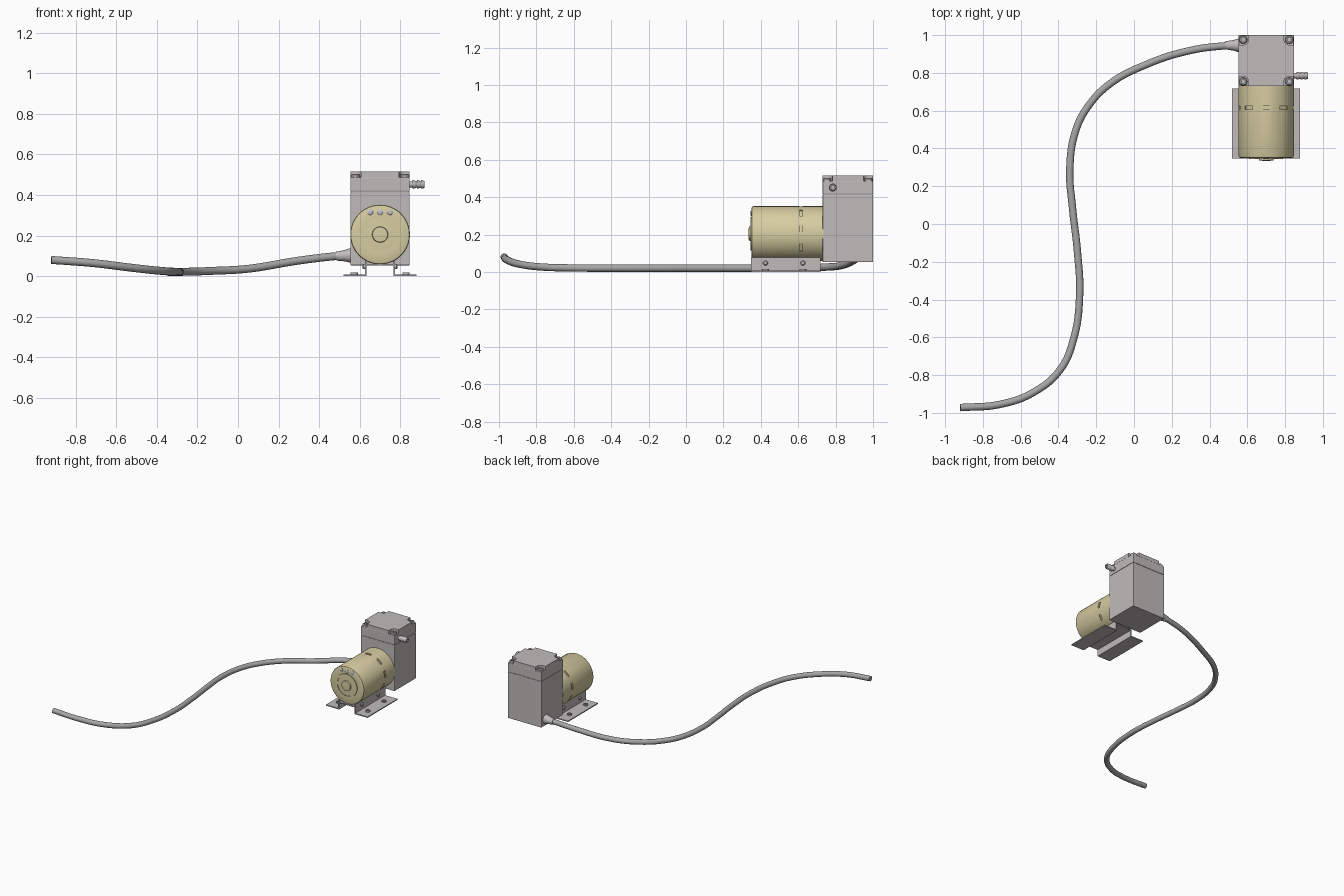
import bpy, bmesh
from math import sin, cos, pi, radians
from mathutils import Matrix, Vector

if "Cube" in bpy.data.objects:
    bpy.data.objects.remove(bpy.data.objects["Cube"])

def material(name, rgb):
    m = bpy.data.materials.new(name)
    m.diffuse_color = (*rgb, 1)
    m.use_nodes = True
    m.node_tree.nodes["Principled BSDF"].inputs["Base Color"].default_value = m.diffuse_color
    return m

GREY = material("warm_grey", (0.53, 0.50, 0.50))
GOLD = material("brass", (0.68, 0.61, 0.36))
DARK = material("rubber", (0.38, 0.38, 0.38))
STEEL = material("steel", (0.52, 0.54, 0.57))

def finish(name, bm, mat, smooth=True):
    bmesh.ops.recalc_face_normals(bm, faces=bm.faces)
    me = bpy.data.meshes.new(name)
    bm.to_mesh(me)
    bm.free()
    ob = bpy.data.objects.new(name, me)
    bpy.context.collection.objects.link(ob)
    me.materials.append(mat)
    if smooth:
        bpy.ops.object.select_all(action='DESELECT')
        bpy.context.view_layer.objects.active = ob
        ob.select_set(True)
        bpy.ops.object.shade_smooth_by_angle(angle=radians(35))
    return ob

def box(name, lo, hi, mat=GREY, bevel=0):
    lo, hi = Vector(lo), Vector(hi)
    bm = bmesh.new()
    bmesh.ops.create_cube(bm, size=1, matrix=Matrix.Translation((lo + hi) / 2)
                          @ Matrix.Diagonal((*(hi - lo), 1)))
    ob = finish(name, bm, mat, False)
    if bevel:
        b = ob.modifiers.new("bevel", 'BEVEL')
        b.width, b.segments = bevel, 2
    return ob

def lathe(name, profile, origin, axis, mat, n=32):
    """Revolve (radius, height) points about an axis through origin."""
    bm = bmesh.new()
    rot = Vector((0, 0, 1)).rotation_difference(Vector(axis)).to_matrix().to_4x4()
    m = Matrix.Translation(origin) @ rot
    rings = [[bm.verts.new(m @ Vector((r * cos(2*pi*i/n), r * sin(2*pi*i/n), h)))
              for i in range(n)] for r, h in profile]
    for a, b in zip(rings, rings[1:]):
        for i in range(n):
            j = (i + 1) % n
            bm.faces.new((a[i], a[j], b[j], b[i]))
    bm.faces.new(rings[0])
    bm.faces.new(rings[-1])
    return finish(name, bm, mat)

CX, MZ, R = 0.70, 0.205, 0.147   # motor axis and radius

# pump housing and lower lid
box("pump_body", (0.554, 0.73, 0.053), (0.846, 1.0, 0.413), bevel=0.004)
box("gasket", (0.557, 0.733, 0.411), (0.843, 0.997, 0.419), DARK)
box("pump_head", (0.554, 0.73, 0.417), (0.846, 1.0, 0.488), bevel=0.004)

# raised lid with rounded notches around the corner screws
hx, hy, c, nr = 0.146, 0.135, 0.024, 0.028
outline = []
for q, (sx, sy) in enumerate(((1, 1), (-1, 1), (-1, -1), (1, -1))):
    px, py = hx - c, hy - c
    pts = [(hx, py - nr)] + [(px - nr * sin(t), py - nr * cos(t))
           for t in [k * pi / 12 for k in range(7)]] + [(px - nr, hy)]
    pts = [(sx * x, sy * y) for x, y in pts]
    outline += pts if q % 2 == 0 else pts[::-1]
bm = bmesh.new()
face = bm.faces.new([bm.verts.new((CX + x, 0.865 + y, 0.486)) for x, y in outline])
top = bmesh.ops.extrude_face_region(bm, geom=[face])["geom"]
bmesh.ops.translate(bm, vec=(0, 0, 0.029), verts=[v for v in top if isinstance(v, bmesh.types.BMVert)])
finish("pump_lid", bm, GREY)
for sx in (-1, 1):
    for sy in (-1, 1):
        lathe("lid_screw", [(0.022, 0), (0.022, 0.012), (0.017, 0.018), (0.010, 0.018), (0.010, 0.010)],
              (CX + sx * (hx - c), 0.865 + sy * (hy - c), 0.486), (0, 0, 1), GREY, 24)

# motor can: revolved with rounded rim, ring and bearing boss
motor = lathe("motor_can", [(R, 0), (R, 0.375), (R - 0.003, 0.382), (R - 0.010, 0.385),
                            (0.090, 0.385), (0.090, 0.391), (0.080, 0.391), (0.080, 0.387),
                            (0.039, 0.389), (0.037, 0.399), (0.012, 0.401)],
              (CX, 0.735, MZ), (0, -1, 0), GOLD, 64)

# nine slots cut around the can
bm = bmesh.new()
for k in range(9):
    a = radians(90 + 40 * k)
    bmesh.ops.create_cube(bm, size=1, matrix=Matrix.Translation((CX + R * cos(a), 0.615, MZ + R * sin(a)))
                          @ Matrix.Rotation(pi / 2 - a, 4, 'Y') @ Matrix.Diagonal((0.05, 0.018, 0.018, 1)))
cutter = finish("slot_cutter", bm, GOLD, False)
cutter.hide_render = True
cutter.hide_viewport = True
cut = motor.modifiers.new("slots", 'BOOLEAN')
cut.operation, cut.object, cut.solver = 'DIFFERENCE', cutter, 'EXACT'

# three studs on the motor face
for dx in (-0.049, 0, 0.049):
    lathe("face_stud", [(0.014, 0), (0.014, 0.004), (0.010, 0.007), (0.004, 0.008)],
          (CX + dx, 0.352, 0.315), (0, -1, 0), STEEL, 20)

# mounting bracket: mirrored L plates, side screws and foot bosses
Y0, Y1 = 0.347, 0.718
box("bracket_web", (CX - 0.07, Y0, 0.052), (CX + 0.07, Y1, 0.060))
for s in (-1, 1):
    def span(a, b):
        return sorted((CX + s * a, CX + s * b))
    x0, x1 = span(0.066, 0.074)
    box("bracket_wall", (x0, Y0, 0), (x1, Y1, 0.078))
    x0, x1 = span(0.07, 0.18)
    box("bracket_foot", (x0, Y0, 0), (x1, Y1, 0.008))
    for y in (0.425, 0.625):
        lathe("bracket_screw", [(0.013, 0), (0.013, 0.008), (0.009, 0.013), (0.004, 0.014)],
              (CX + s * 0.073, y, 0.048), (s, 0, 0), GREY, 20)
        lathe("foot_boss", [(0.018, 0), (0.018, 0.010), (0.010, 0.010), (0.010, 0.002)],
              (CX + s * 0.128, y, 0.007), (0, 0, 1), GREY, 24)

# barbed outlet port
barb = [(0.015, 0)]
for k in range(3):
    h = 0.016 + 0.021 * k
    barb += [(0.014, h), (0.021, h), (0.021, h + 0.006), (0.016, h + 0.018)]
barb += [(0.009, barb[-1][1]), (0.009, 0.03)]
lathe("outlet_port", barb, (0.844, 0.785, 0.452), (1, 0, 0), GREY, 24)

# flared hose collar
lathe("hose_collar", [(0.036, -0.003), (0.034, 0.010), (0.028, 0.030), (0.024, 0.055), (0.022, 0.072)],
      (0.556, 0.946, 0.102), (-1, 0, -0.05), GREY)

# hose swept along a path
path = [(-0.92, -0.972, 0.080), (-0.71, -0.955, 0.064), (-0.53, -0.89, 0.042), (-0.39, -0.77, 0.027),
        (-0.32, -0.61, 0.022), (-0.288, -0.38, 0.021), (-0.30, -0.14, 0.021), (-0.325, 0.08, 0.021),
        (-0.34, 0.29, 0.021), (-0.31, 0.49, 0.021), (-0.245, 0.62, 0.022), (-0.13, 0.74, 0.026),
        (0.055, 0.84, 0.037), (0.295, 0.918, 0.076), (0.49, 0.944, 0.099), (0.55, 0.946, 0.102)]
cu = bpy.data.curves.new("hose", 'CURVE')
cu.dimensions = '3D'
cu.bevel_depth, cu.bevel_resolution, cu.resolution_u = 0.0195, 6, 8
cu.use_fill_caps = True
sp = cu.splines.new('BEZIER')
sp.bezier_points.add(len(path) - 1)
for p, co in zip(sp.bezier_points, path):
    p.co = co
    p.handle_left_type = p.handle_right_type = 'AUTO'
cu.materials.append(DARK)
bpy.context.collection.objects.link(bpy.data.objects.new("hose", cu))
